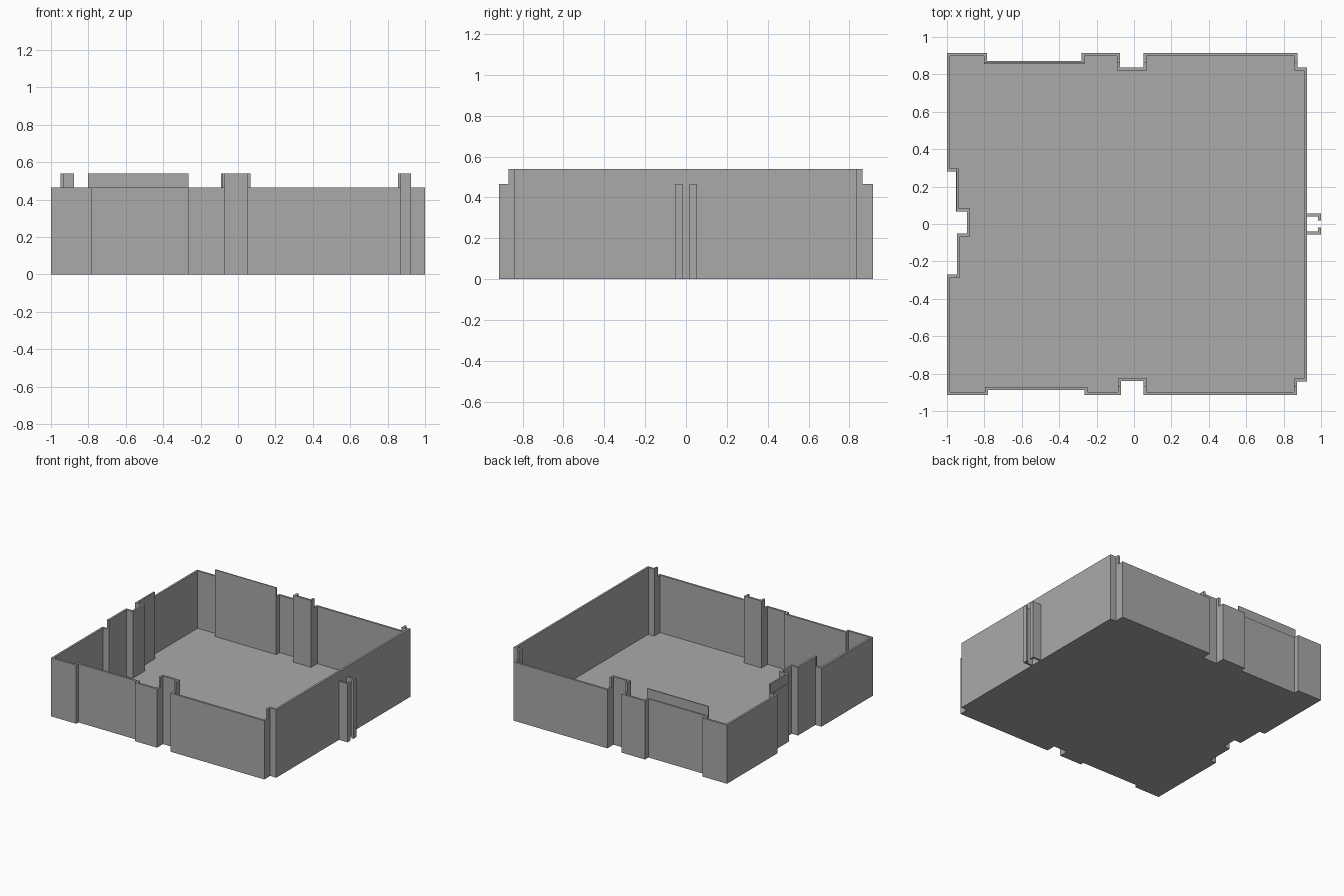
import bpy
import bmesh
from mathutils import Vector

cube = bpy.data.objects.get("Cube")
if cube:
    bpy.data.objects.remove(cube, do_unlink=True)

WALL = 0.016          # wall thickness
FLOOR = 0.01          # floor thickness
LOW, HIGH = 0.465, 0.54

grey = bpy.data.materials.new("plain_grey")
grey.use_nodes = True
colour = (0.4, 0.4, 0.4, 1)
grey.diffuse_color = colour
grey.node_tree.nodes["Principled BSDF"].inputs["Base Color"].default_value = colour


def add_object(name, bm):
    bmesh.ops.recalc_face_normals(bm, faces=bm.faces)
    mesh = bpy.data.meshes.new(name)
    bm.to_mesh(mesh)
    bm.free()
    mesh.materials.append(grey)
    obj = bpy.data.objects.new(name, mesh)
    bpy.context.collection.objects.link(obj)
    return obj


def inset(points, distance):
    """Offset a counter-clockwise right-angled outline inwards."""
    result = []
    for i, point in enumerate(points):
        before = (point - points[i - 1]).normalized()
        after = (points[(i + 1) % len(points)] - point).normalized()
        result.append(point + distance * (before.orthogonal() + after.orthogonal()))
    return result


def ring(bm, points, z):
    return [bm.verts.new((p.x, p.y, z)) for p in points]


def bridge(bm, a, b):
    faces = []
    for i in range(len(a)):
        j = (i + 1) % len(a)
        faces.append(bm.faces.new((a[i], a[j], b[j], b[i])))
    return faces


# Outline of the tray, one side at a time
front = [(-1, -0.915), (-0.78, -0.915), (-0.78, -0.887), (-0.265, -0.887),
         (-0.265, -0.915), (-0.07, -0.915), (-0.07, -0.84), (0.05, -0.84),
         (0.05, -0.915), (0.872, -0.915)]
right_edge = [(0.872, -0.842), (0.925, -0.842), (0.925, 0.838), (0.875, 0.838)]
back = [(0.875, 0.915), (0.05, 0.915), (0.05, 0.838), (-0.075, 0.838),
        (-0.075, 0.915), (-0.28, 0.915), (-0.28, 0.872), (-0.785, 0.872),
        (-0.785, 0.915), (-1, 0.915)]
left_edge = [(-1, 0.28), (-0.953, 0.28), (-0.953, 0.068), (-0.893, 0.068),
             (-0.893, -0.05), (-0.947, -0.05), (-0.947, -0.27), (-1, -0.27)]
outline = [Vector(p) for p in front + right_edge + back + left_edge]
inner = inset(outline, WALL)

# Tray: bottom, outer wall, rim, inner wall and floor as one shell
bm = bmesh.new()
outer_low, outer_top = ring(bm, outline, 0), ring(bm, outline, LOW)
inner_top, inner_low = ring(bm, inner, LOW), ring(bm, inner, FLOOR)
bm.faces.new(outer_low)
bm.faces.new(inner_low)
bridge(bm, outer_low, outer_top)
bridge(bm, inner_top, inner_low)
bridge(bm, outer_top, inner_top)


def rim_faces():
    return [f for f in bm.faces if all(v.co.z > LOW - 0.001 for v in f.verts)]


# Rim: split along the border of the raised zone, then lift what lies inside
for place, normal in (((-0.95, 0, 0), (1, 0, 0)),
                      ((0, -0.87, 0), (0, 1, 0)),
                      ((0, 0.864, 0), (0, 1, 0))):
    rim = rim_faces()
    geom = rim + list({e for f in rim for e in f.edges}) + list({v for f in rim for v in f.verts})
    bmesh.ops.bisect_plane(bm, geom=geom, plane_co=place, plane_no=normal, dist=0.00001)
raised = []
for face in rim_faces():
    c = face.calc_center_median()
    if c.x > -0.95 and -0.87 < c.y < 0.864:
        raised.append(face)
lifted = bmesh.ops.extrude_face_region(bm, geom=raised)["geom"]
bmesh.ops.translate(bm, vec=(0, 0, HIGH - LOW),
                    verts=[v for v in lifted if isinstance(v, bmesh.types.BMVert)])
add_object("tray", bm)

# Hooked rails on the outside of the +x wall
for name, side in (("left_rail_back", 1), ("left_rail_front", -1)):
    profile = [(0.92, 0.04), (0.985, 0.04), (0.985, 0.018), (1, 0.018), (1, 0.055), (0.92, 0.055)]
    points = [Vector((x, y * side)) for x, y in profile]
    bm = bmesh.new()
    low, top = ring(bm, points, 0), ring(bm, points, LOW)
    bm.faces.new(low)
    bm.faces.new(top)
    bridge(bm, low, top)
    add_object(name, bm)
